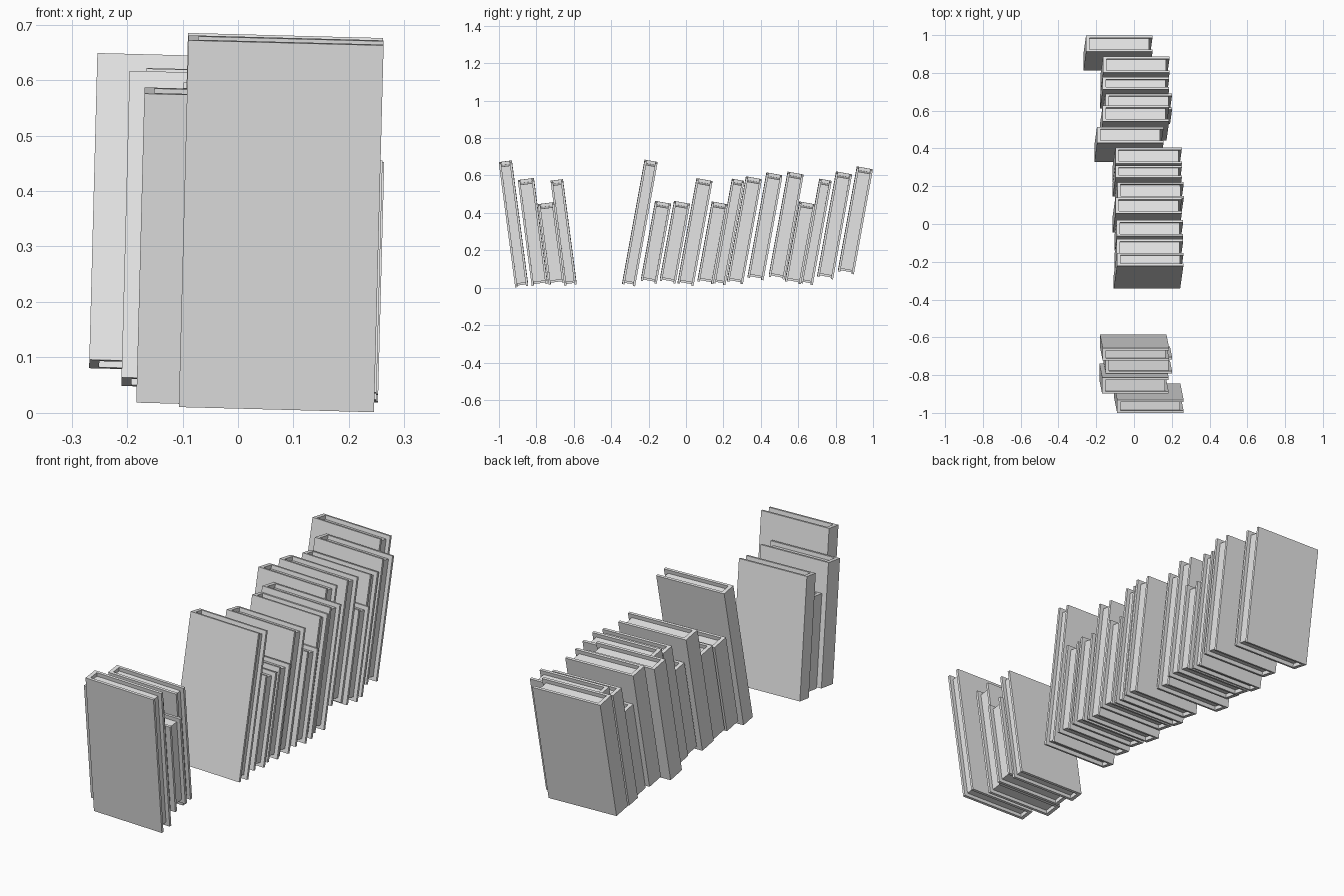
import bpy
import bmesh
from math import radians

default_cube = bpy.data.objects.get("Cube")
if default_cube:
    bpy.data.objects.remove(default_cube, do_unlink=True)

# One plain grey for everything
grey = bpy.data.materials.new("plain_grey")
grey.use_nodes = True
colour = (0.8, 0.8, 0.8, 1.0)
grey.diffuse_color = colour
grey.node_tree.nodes["Principled BSDF"].inputs["Base Color"].default_value = colour

WIDTH = 0.352    # spine to fore edge
BOARD = 0.012    # cover board thickness
SPINE = 0.018    # spine thickness
INSET = 0.018    # how far the pages sit back from the cover edges
ROLL = 1.5       # slight sideways tilt shared by the whole row

# Book formats: thickness, height
FORMATS = {
    "tall": (0.070, 0.667),
    "thick": (0.086, 0.562),
    "small": (0.086, 0.425),
    "thin": (0.066, 0.558),
}


def extrude_outline(name, outline, bottom, top):
    """Prism with the given plan outline between two heights."""
    bm = bmesh.new()
    face = bm.faces.new([bm.verts.new((x, y, bottom)) for x, y in outline])
    result = bmesh.ops.extrude_face_region(bm, geom=[face])
    raised = [v for v in result["geom"] if isinstance(v, bmesh.types.BMVert)]
    bmesh.ops.translate(bm, verts=raised, vec=(0, 0, top - bottom))
    bmesh.ops.recalc_face_normals(bm, faces=bm.faces)
    mesh = bpy.data.meshes.new(name)
    bm.to_mesh(mesh)
    bm.free()
    mesh.materials.append(grey)
    obj = bpy.data.objects.new(name, mesh)
    bpy.context.collection.objects.link(obj)
    return obj


def add_book(label, style, centre, lean):
    thickness, height = FORMATS[style]
    w, t, h = WIDTH / 2, thickness / 2, height / 2
    inner_x, inner_y = SPINE - w, t - BOARD

    # Folded cover: two boards joined by the spine on the right side
    cover = extrude_outline(label + "_cover", [
        (-w, -t), (w, -t), (w, -inner_y), (inner_x, -inner_y),
        (inner_x, inner_y), (w, inner_y), (w, t), (-w, t)], -h, h)

    # Page block set back from the three open edges
    edge = w - INSET
    pages = extrude_outline(label + "_pages", [
        (inner_x, -inner_y), (edge, -inner_y),
        (edge, inner_y), (inner_x, inner_y)], INSET - h, h - INSET)

    for part in (cover, pages):
        part.location = centre
        part.rotation_euler = (radians(lean), radians(ROLL), 0)


# Each group of books leans its own way; entries are format and centre
front_group = [
    ("tall", (0.078, -0.922, 0.341)),
    ("thick", (0.0, -0.819, 0.298)),
    ("small", (0.02, -0.72, 0.237)),
    ("thin", (0.003, -0.654, 0.295)),
]
back_group = [
    ("tall", (0.077, -0.247, 0.346)),
    ("small", (0.079, -0.161, 0.243)),
    ("small", (0.079, -0.06, 0.243)),
    ("thick", (0.07, 0.048, 0.297)),
    ("small", (0.082, 0.142, 0.24)),
    ("thin", (0.07, 0.228, 0.298)),
    ("thick", (0.07, 0.312, 0.307)),
    ("thick", (-0.027, 0.422, 0.328)),
    ("thick", (0.003, 0.535, 0.332)),
    ("small", (0.02, 0.61, 0.24)),
    ("thin", (0.003, 0.695, 0.298)),
    ("thick", (0.005, 0.794, 0.333)),
    ("thick", (-0.085, 0.905, 0.36)),
]
for group, books, lean in (("front", front_group, 7.5), ("back", back_group, -10.3)):
    for number, (style, centre) in enumerate(books, 1):
        add_book(f"{group}_{style}_book_{number}", style, centre, lean)
